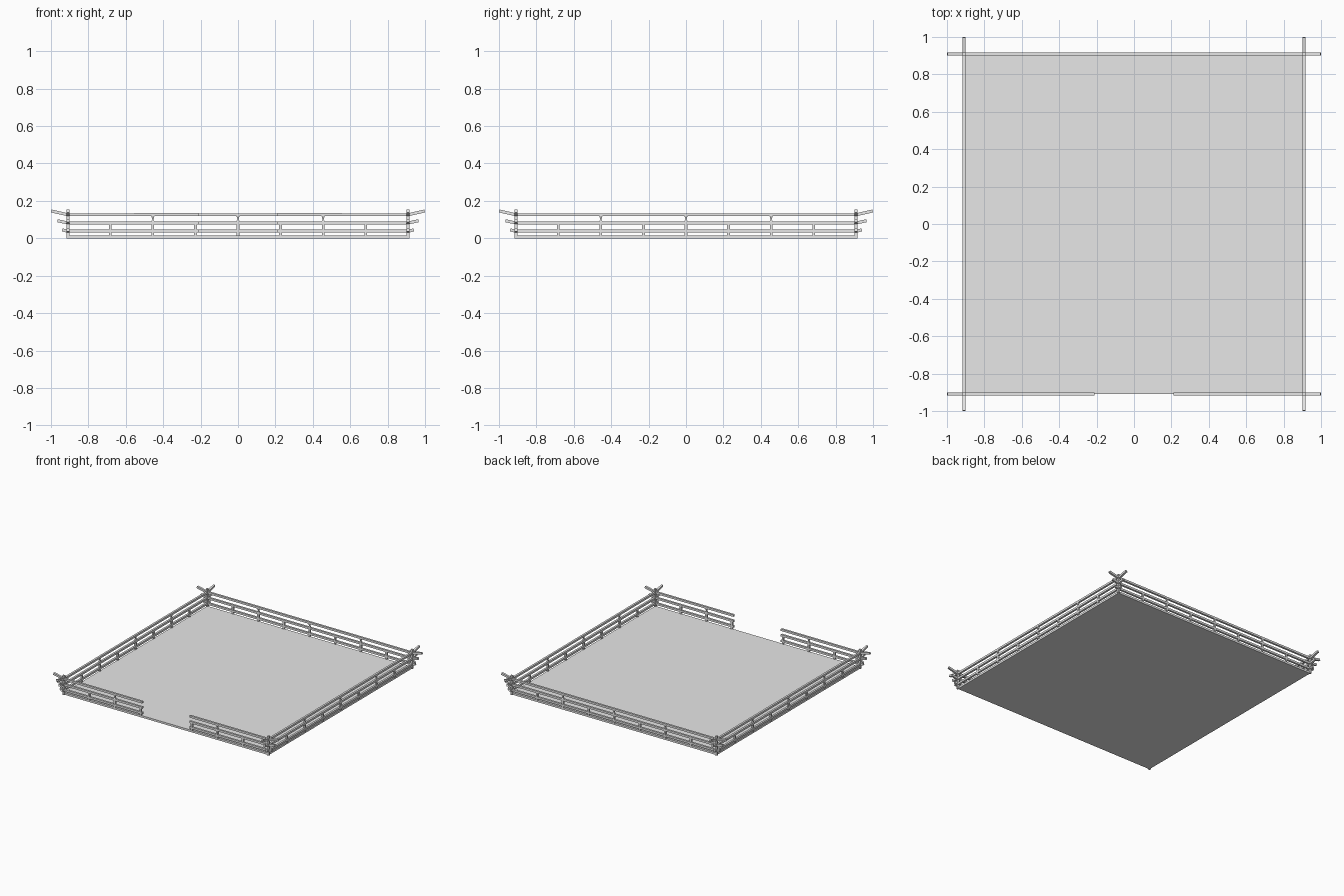
import bpy, bmesh, math
from mathutils import Vector, Matrix

cube = bpy.data.objects.get("Cube")
if cube:
    bpy.data.objects.remove(cube, do_unlink=True)

gray = bpy.data.materials.new("plain gray")
gray.use_nodes = True
gray.diffuse_color = (0.8, 0.8, 0.8, 1)
gray.node_tree.nodes["Principled BSDF"].inputs["Base Color"].default_value = (0.8, 0.8, 0.8, 1)

HALF = 0.91      # fence line
FLOOR = 0.016    # floor thickness
GAP = 0.21       # half width of the entrance
STEP = HALF / 4  # post spacing
BAR = 0.016      # timber thickness
# rail height, tip reach, tip height
RAILS = {"lower": (0.038, 0.94, 0.045),
         "middle": (0.082, 0.965, 0.094),
         "top": (0.126, 0.998, 0.146)}


def sweep(bm, points, widths):
    """Square bar along a path in the xz plane, mitred at bends."""
    pts = [Vector((x, 0, z)) for x, z in points]
    rings = []
    for i, p in enumerate(pts):
        a = (p - pts[i - 1]).normalized() if i else None
        b = (pts[i + 1] - p).normalized() if i + 1 < len(pts) else None
        t = ((a or b) + (b or a)).normalized()
        up, side = Vector((-t.z, 0, t.x)), Vector((0, 1, 0))
        h = widths[i] / 2
        rings.append([bm.verts.new(p + up * u * h + side * s * h)
                      for u, s in ((1, 1), (1, -1), (-1, -1), (-1, 1))])
    for r, q in zip(rings, rings[1:]):
        for k in range(4):
            n = (k + 1) % 4
            bm.faces.new((r[k], r[n], q[n], q[k]))
    bm.faces.new(rings[0])
    bm.faces.new(rings[-1])


def finish(name, bm, matrix=Matrix()):
    bmesh.ops.transform(bm, matrix=matrix, verts=bm.verts)
    bmesh.ops.recalc_face_normals(bm, faces=bm.faces)
    mesh = bpy.data.meshes.new(name)
    bm.to_mesh(mesh)
    bm.free()
    mesh.materials.append(gray)
    obj = bpy.data.objects.new(name, mesh)
    bpy.context.collection.objects.link(obj)


# Floor slab
bm = bmesh.new()
bmesh.ops.create_cube(bm, size=1)
finish("floor", bm, Matrix.Translation((0, 0, FLOOR / 2))
       @ Matrix.Diagonal((2 * HALF, 2 * HALF, FLOOR, 1)))

# Four fence sides, the front one open in the middle
for turn, side in enumerate(("front", "left", "back", "right")):
    place = Matrix.Rotation(turn * math.pi / 2, 4, "Z") @ Matrix.Translation((0, -HALF, 0))
    is_open = side == "front"

    # Rails with upturned tips
    for level, (z, reach, tip) in RAILS.items():
        bm = bmesh.new()
        left = [(-reach, tip), (-HALF, z)]
        right = [(HALF, z), (reach, tip)]
        if is_open:
            paths = [left + [(-GAP, z)], [(GAP, z)] + right]
        else:
            paths = [left + right]
        for path in paths:
            sweep(bm, path, [BAR] * len(path))
        finish(f"{side}_{level}_rail", bm, place)

    # Posts from floor to middle rail, waisted struts under the top rail
    posts, struts = bmesh.new(), bmesh.new()
    for i in range(-3, 4):
        if is_open and i == 0:
            continue
        x = i * STEP
        sweep(posts, [(x, FLOOR), (x, RAILS["middle"][0])], [BAR * 0.9] * 2)
        if i % 2 == 0:
            z0, z1 = RAILS["middle"][0] + BAR / 2, RAILS["top"][0] - BAR / 2
            sweep(struts, [(x, z0), (x, (z0 + z1) / 2), (x, z1)], [BAR, BAR * 0.45, BAR])
    finish(f"{side}_posts", posts, place)
    finish(f"{side}_struts", struts, place)

    # Corner post at the start of each side
    bm = bmesh.new()
    sweep(bm, [(-HALF, 0), (-HALF, 0.155)], [BAR] * 2)
    finish(f"{side}_corner_post", bm, place)
